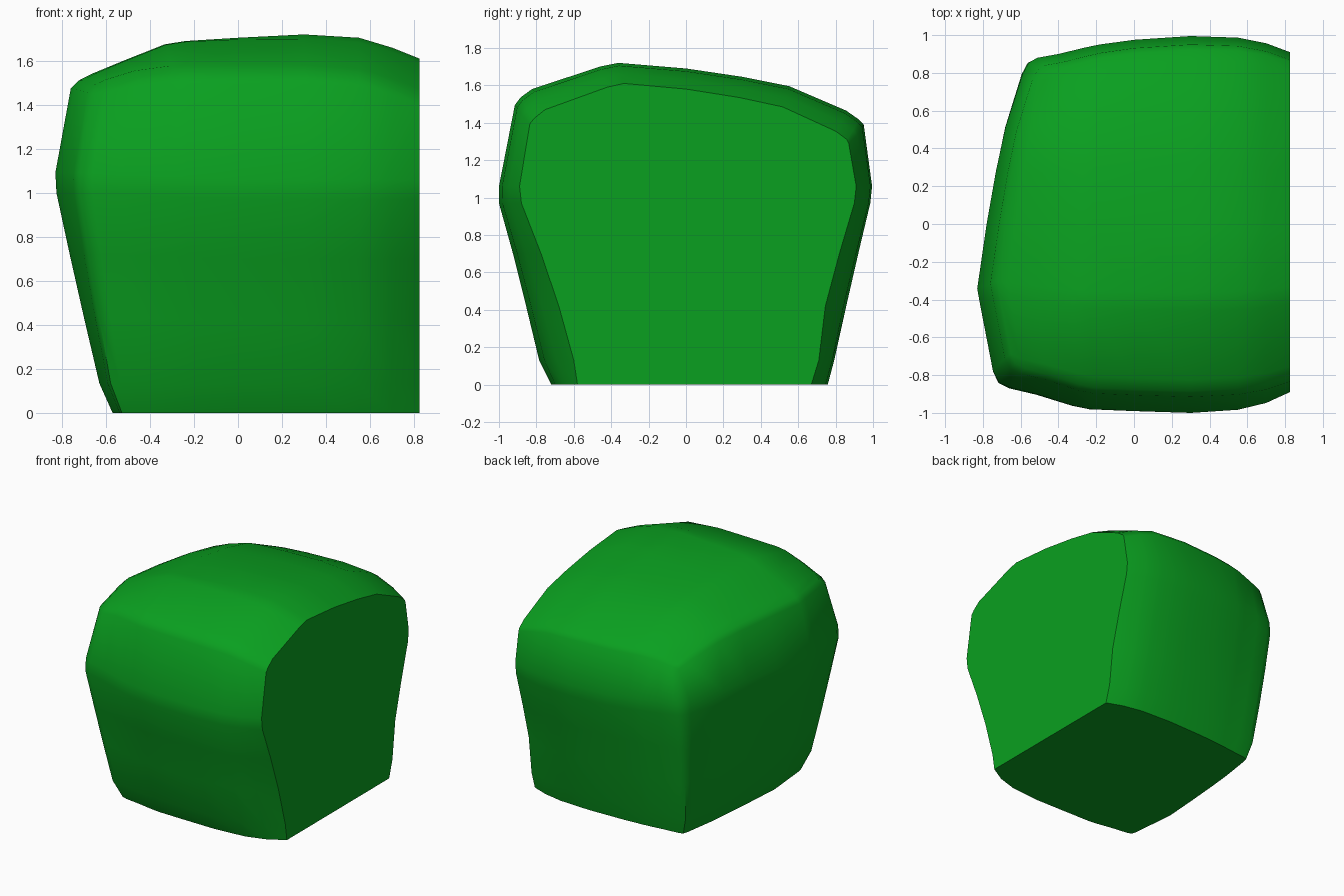
import bpy
import bmesh

# Remove the default cube only
default_cube = bpy.data.objects.get("Cube")
if default_cube:
    bpy.data.objects.remove(default_cube, do_unlink=True)


def leaf_material(name, colour):
    mat = bpy.data.materials.new(name)
    mat.use_nodes = True
    mat.diffuse_color = colour
    shader = next(n for n in mat.node_tree.nodes if n.type == 'BSDF_PRINCIPLED')
    shader.inputs["Base Color"].default_value = colour
    shader.inputs["Roughness"].default_value = 0.9
    return mat


def mix(start, end, factor):
    return start + (end - start) * factor


# Height levels, with the half widths of the hedge at each of them
LEVELS = [0, .13, .42, .7, .97, 1.06, 1.49, 1.53]
FRONT_MID = [.72, .785, .855, .925, 1, 1, .915, .885]
FRONT_END = [.58, .6, .68, .775, .88, .89, .835, .81]
BACK_MID = [.76, .795, .86, .925, .99, 1, .955, .925]
BACK_END = [.67, .71, .745, .82, .9, .91, .87, .86]
LEFT = [.57, .63, .7, .765, .825, .83, .76, .725]
SHOULDER = LEVELS[5]
CREST = 1.72

# Stations along x: position, blend to the cut end, front and back width, drop of the top
STATIONS = [
    (.825, 1, 1, 1, .11),
    (.7, .48, 1, 1, .06),
    (.55, .15, 1, 1, .015),
    (.3, 0, 1, .995, 0),
    (0, 0, .99, .975, .015),
    (-.33, 0, .98, .95, .03),
    (-.46, 0, .96, .935, .045),
    (-.72, 0, .9, .9, .12),
    (-.92, 0, .865, .88, .18),
    (-1, 0, .835, .855, .21),
]

# Stations along y: fraction of the depth, drop of the top, reach of the rounded side
ROWS = [
    (-1, .185, .865),
    (-.93, .14, .9),
    (-.52, .02, .98),
    (-.41, 0, 1),
    (0, .03, .94),
    (.33, .075, .88),
    (.6, .125, .82),
    (.93, .255, .71),
    (1, .3, .67),
]


def surface_point(i, j, k):
    """Position of one lattice point on the hedge."""
    along, blend, front, back, drop_x = STATIONS[i]
    across, drop_y, reach = ROWS[j]
    z = LEVELS[k]
    # Upright corners are squarer towards the ground
    square = .45 * max(0, 1 - z / SHOULDER)
    if across < 0:
        depth = mix(FRONT_MID[k], FRONT_END[k], blend) * mix(front, 1, square)
    else:
        depth = mix(BACK_MID[k], BACK_END[k], blend) * mix(back, 1, square)
    x = along if along > 0 else along * LEFT[k] * mix(reach, 1, square)
    # The top falls away towards its rim, and the upper levels follow it
    power = 1 if along > 0 else 3 if across < 0 else 2
    top = CREST - (drop_x ** power + drop_y ** power) ** (1 / power)
    shoulder = SHOULDER * (1 - .03 * min(along, 0))
    if z > SHOULDER:
        z = mix(shoulder, top, (z - SHOULDER) / (LEVELS[-1] - SHOULDER))
    else:
        z *= shoulder / SHOULDER
    return x, across * depth, z


# Skin the six sides of the lattice
bm = bmesh.new()
verts = {}
sizes = (len(STATIONS), len(ROWS), len(LEVELS))


def vertex(key):
    if key not in verts:
        verts[key] = bm.verts.new(surface_point(*key))
    return verts[key]


for axis in range(3):
    u, v = [n for n in range(3) if n != axis]
    for side in (0, sizes[axis] - 1):
        for p in range(sizes[u] - 1):
            for q in range(sizes[v] - 1):
                corners = []
                for dp, dq in ((0, 0), (1, 0), (1, 1), (0, 1)):
                    key = [side] * 3
                    key[u], key[v] = p + dp, q + dq
                    corners.append(vertex(tuple(key)))
                bm.faces.new(corners)

bmesh.ops.recalc_face_normals(bm, faces=bm.faces[:])
mesh = bpy.data.meshes.new("hedge_end")
bm.to_mesh(mesh)
bm.free()

hedge = bpy.data.objects.new("hedge_end", mesh)
bpy.context.collection.objects.link(hedge)
mesh.materials.append(leaf_material("leaf green", (.003, .35, .014, 1)))

# Smooth foliage with a crisp cut end and base
bpy.ops.object.select_all(action='DESELECT')
hedge.select_set(True)
bpy.context.view_layer.objects.active = hedge
bpy.ops.object.shade_smooth_by_angle(angle=.87)
